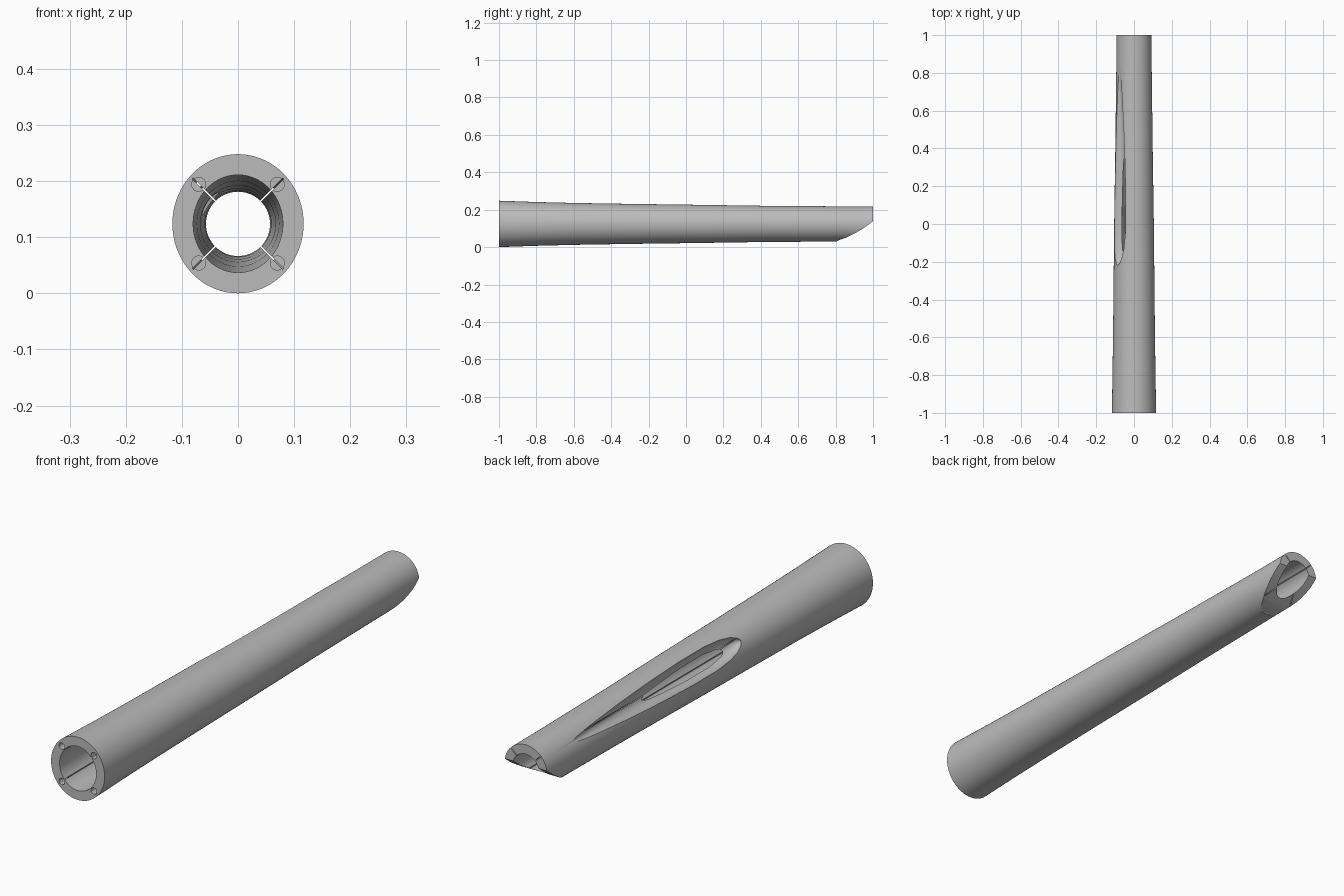
import bpy, bmesh, math
from mathutils import Vector, Matrix

if "Cube" in bpy.data.objects:
    bpy.data.objects.remove(bpy.data.objects["Cube"], do_unlink=True)

AXIS_Z = 0.124
SIDES = 72

grey = bpy.data.materials.new("plain grey")
grey.use_nodes = True
grey.diffuse_color = (0.5, 0.5, 0.5, 1)
bsdf = grey.node_tree.nodes["Principled BSDF"]
bsdf.inputs["Base Color"].default_value = (0.5, 0.5, 0.5, 1)


def make_object(name, bm):
    bmesh.ops.recalc_face_normals(bm, faces=bm.faces)
    mesh = bpy.data.meshes.new(name)
    bm.to_mesh(mesh)
    bm.free()
    mesh.materials.append(grey)
    obj = bpy.data.objects.new(name, mesh)
    bpy.context.collection.objects.link(obj)
    return obj


def loft(name, rings, centre=(0, AXIS_Z), closed=False, sides=SIDES):
    """Elliptical rings (y, half width, half height) joined along y."""
    bm = bmesh.new()
    loops = []
    for y, rx, rz in rings:
        angles = [2 * math.pi * i / sides for i in range(sides)]
        loops.append([bm.verts.new((centre[0] + rx * math.cos(a), y,
                                    centre[1] + rz * math.sin(a))) for a in angles])
    pairs = list(zip(loops, loops[1:]))
    if closed:
        pairs.append((loops[-1], loops[0]))
    else:
        bm.faces.new(loops[0])
        bm.faces.new(loops[-1])
    for a, b in pairs:
        for i in range(sides):
            j = (i + 1) % sides
            bm.faces.new((a[i], a[j], b[j], b[i]))
    return make_object(name, bm)


def prism(name, bottom, offset):
    """Polygon extruded along an offset."""
    bm = bmesh.new()
    face = bm.faces.new([bm.verts.new(p) for p in bottom])
    new = bmesh.ops.extrude_face_region(bm, geom=[face])["geom"]
    bmesh.ops.translate(bm, vec=offset,
                        verts=[v for v in new if isinstance(v, bmesh.types.BMVert)])
    return make_object(name, bm)


def cut(target, cutter):
    cutter.hide_render = True
    mod = target.modifiers.new("cut", 'BOOLEAN')
    mod.operation = 'DIFFERENCE'
    mod.solver = 'EXACT'
    mod.object = cutter
    bpy.context.view_layer.objects.active = target
    bpy.ops.object.modifier_apply(modifier=mod.name)
    bpy.data.objects.remove(cutter, do_unlink=True)


# Tapered hollow tube, slightly oval at the wide front end
outer = [(-1, .117, .124), (-.8, .114, .117), (-.6, .111, .112), (-.3, .108, .107),
         (0, .105, .103), (.4, .099, .097), (.8, .094, .094), (1, .093, .094)]
inner = [(1, .057, .057), (.6, .059, .059), (.2, .063, .063),
         (-.2, .067, .068), (-.6, .073, .076), (-1, .080, .087)]
tube = loft("tube", outer + inner, closed=True)

# Slanted, slightly bulging cut under the rear end
profile = [(.79, .02), (.81, .034), (.86, .052), (.91, .077), (.96, .108),
           (1, .139), (1.1, .225), (1.1, -.1), (.79, -.1)]
cut(tube, prism("nose_cutter", [(-.2, y, z) for y, z in profile], (.4, 0, 0)))

# Long leaf-shaped window on the upper right side
a = math.radians(144)
window = [(.87, .001), (.8, .012), (.7, .021), (.5, .035), (.3, .045), (.1, .051),
          (-.05, .050), (-.13, .042), (-.18, .030), (-.21, .015), (-.22, .001)]
cut(tube, loft("window_cutter", [(y, r, r) for y, r in window],
               centre=(.104 * math.cos(a), AXIS_Z + .104 * math.sin(a)), sides=40))

# Two crossing plates leave four thin grooves along the bore
for turn in (45, -45):
    half = .0014
    plate = [(-.115, -1.1, -half), (.115, -1.1, -half), (.088, 1.1, -half), (-.088, 1.1, -half)]
    slit = prism("slit_cutter", plate, (0, 0, 2 * half))
    slit.data.transform(Matrix.Translation((0, 0, AXIS_Z))
                        @ Matrix.Rotation(math.radians(turn), 4, 'Y'))
    cut(tube, slit)

# Blind round sockets in the front face
for sx in (-1, 1):
    for sz in (-1, 1):
        cut(tube, loft("socket_cutter", [(-1.05, .0125, .0125), (-.95, .0125, .0125)],
                       centre=(sx * .070, AXIS_Z + sz * .070), sides=24))

bpy.ops.object.select_all(action='DESELECT')
tube.select_set(True)
bpy.context.view_layer.objects.active = tube
bpy.ops.object.shade_smooth_by_angle(angle=math.radians(30))
